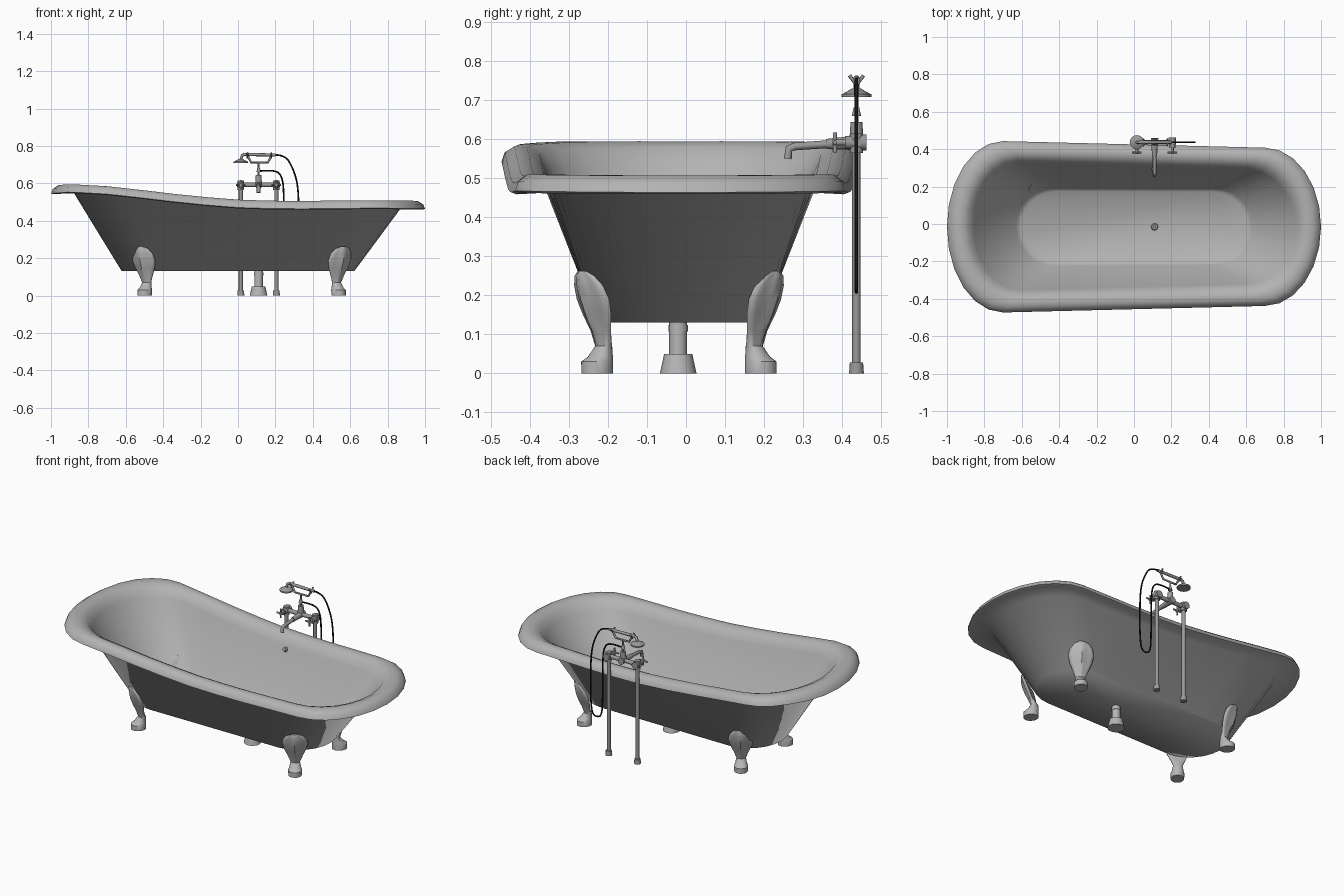
import bpy, bmesh, math
from mathutils import Vector

if "Cube" in bpy.data.objects:
    bpy.data.objects.remove(bpy.data.objects["Cube"])

def material(name, v):
    m = bpy.data.materials.new(name)
    m.diffuse_color = (v, v, v, 1)
    m.use_nodes = True
    m.node_tree.nodes["Principled BSDF"].inputs["Base Color"].default_value = m.diffuse_color
    return m

ENAMEL = material("light enamel", 0.45)
FEET = material("pale feet", 0.47)
METAL = material("grey metal", 0.32)
BLACK = material("black hose", 0.01)

def finish(name, bm, mats, angle=40):
    bmesh.ops.recalc_face_normals(bm, faces=bm.faces)
    me = bpy.data.meshes.new(name)
    bm.to_mesh(me)
    bm.free()
    for m in mats:
        me.materials.append(m)
    ob = bpy.data.objects.new(name, me)
    bpy.context.collection.objects.link(ob)
    bpy.ops.object.select_all(action='DESELECT')
    ob.select_set(True)
    bpy.context.view_layer.objects.active = ob
    bpy.ops.object.shade_smooth_by_angle(angle=math.radians(angle))
    return ob

def loft(bm, rings):
    loops = [[bm.verts.new(p) for p in r] for r in rings]
    n = len(loops[0])
    for a, b in zip(loops, loops[1:]):
        for j in range(n):
            k = (j + 1) % n
            bm.faces.new((a[j], a[k], b[k], b[j]))
    bm.faces.new(loops[0])
    bm.faces.new(loops[-1])

# Sweeping height of the rim along the tub
RIM = [(-1, .59), (-.9, .598), (-.7, .587), (-.5, .565), (-.25, .535), (0, .515),
       (.25, .507), (.5, .51), (.75, .512), (.9, .51), (1, .508)]

def rim_z(x):
    for (x0, z0), (x1, z1) in zip(RIM, RIM[1:]):
        if x <= x1:
            t = max(0, (x - x0) / (x1 - x0))
            return z0 + (z1 - z0) * t
    return RIM[-1][1]

def outline(xl, xr, wl, wr, a, z):
    """Tapered stadium; z is a height, or a drop below the rim when negative or zero."""
    pts = []
    q, s, cy = 6, 8, -.015
    for i in range(2 * q + 1):
        t = -math.pi / 2 + math.pi * i / (2 * q)
        pts.append((xr - a + a * math.cos(t), wr * math.sin(t)))
    for i in range(1, s):
        t = i / s
        pts.append((xr - a + (xl + a - xr + a) * t, wr + (wl - wr) * t))
    for i in range(2 * q + 1):
        t = math.pi / 2 + math.pi * i / (2 * q)
        pts.append((xl + a + a * math.cos(t), wl * math.sin(t)))
    for i in range(1, s):
        t = i / s
        pts.append((xl + a + (xr - a - xl - a) * t, -wl + (wl - wr) * t))
    return [(x, y + cy, z if z > 0 else rim_z(x) + z) for x, y in pts]

# Tub: outside shell, rolled rim and inside, lofted in one go
bm = bmesh.new()
loft(bm, [
    outline(-.622, .622, .212, .21, .2, .131),
    outline(-.88, .87, .365, .325, .25, -.044),
    outline(-.985, .985, .445, .41, .295, -.049),
    outline(-1, 1, .458, .423, .3, -.044),
    outline(-.99, .99, .45, .415, .295, -.02),
    outline(-.96, .96, .425, .392, .285, -.002),
    outline(-.92, .925, .392, .36, .275, -.002),
    outline(-.885, .89, .36, .33, .265, -.018),
    outline(-.857, .857, .34, .305, .25, -.06),
    outline(-.632, .632, .206, .204, .2, .165),
    outline(-.605, .605, .19, .188, .19, .148),
])
finish("bathtub", bm, [ENAMEL], 75)

# Claw feet: (height, outward shift, half width, half depth), ribbed like a shell
FOOT = [(0, .02, .037, .042), (.03, .02, .038, .042), (.043, .01, .032, .032),
        (.07, .0, .026, .02), (.11, .008, .042, .022), (.15, .022, .06, .026),
        (.19, .037, .07, .026), (.225, .05, .064, .021), (.25, .06, .044, .014),
        (.262, .065, .02, .008)]

def foot(name, x, sx, sy):
    a = math.radians(32)
    bm = bmesh.new()
    rings = []
    for z, u0, ht, hu in FOOT:
        ring = []
        for i in range(20):
            t = 2 * math.pi * i / 20
            w = ht * math.cos(t)
            d = hu * math.sin(t)
            if z > .08:
                # shell flutes on the outside, thin back against the tub
                d = d * (1 + .25 * math.cos(5 * (t - math.pi / 2))) if d > 0 else d * .25
                d -= 2 * w * w
            u = u0 + d
            ring.append((x + sx * (u * math.sin(a) + w * math.cos(a)),
                         -.018 + sy * (.193 + u * math.cos(a) - w * math.sin(a)), z))
        rings.append(ring)
    loft(bm, rings)
    finish(name, bm, [FEET], 40)

for sy, side in ((-1, "front"), (1, "back")):
    foot(side + "_left_foot", -.488, -1, sy)
    foot(side + "_right_foot", .527, 1, sy)

def rod(name, p0, p1, r0, r1=None, mat=METAL, seg=12):
    p0, p1 = Vector(p0), Vector(p1)
    d = p1 - p0
    bm = bmesh.new()
    bmesh.ops.create_cone(bm, cap_ends=True, segments=seg, radius1=r0,
                          radius2=r0 if r1 is None else r1, depth=d.length)
    m = d.to_track_quat('Z', 'Y').to_matrix().to_4x4()
    m.translation = (p0 + p1) / 2
    bm.transform(m)
    return finish(name, bm, [mat])

def tube(name, pts, r, mat=METAL, kind='POLY'):
    cu = bpy.data.curves.new(name, 'CURVE')
    cu.dimensions = '3D'
    cu.bevel_depth, cu.bevel_resolution = r, 2
    cu.use_fill_caps = True
    cu.resolution_u = 6
    sp = cu.splines.new(kind)
    sp.points.add(len(pts) - 1)
    for p, c in zip(sp.points, pts):
        p.co = (*c, 1)
    if kind == 'NURBS':
        sp.order_u, sp.use_endpoint_u = 3, True
    cu.materials.append(mat)
    ob = bpy.data.objects.new(name, cu)
    bpy.context.collection.objects.link(ob)

# Waste pipe, floor cone, plug and overflow cap on the back wall
rod("waste_floor_cone", (.11, -.02, 0), (.11, -.02, .05), .047, .036, FEET, 16)
rod("waste_pipe", (.11, -.02, .05), (.11, -.02, .135), .023, None, FEET, 16)
rod("waste_collar", (.11, -.02, .108), (.11, -.02, .124), .025, None, FEET, 16)
rod("plug", (.11, -.015, .146), (.11, -.015, .154), .02, .016)
rod("plug_knob", (.11, -.015, .152), (.11, -.015, .17), .005, .008)
rod("overflow_cap", (.107, .305, .43), (.107, .283, .438), .017, .01)

# Supply pipes with valves and cross handles
Y = .437
for x, side in ((.015, "left"), (.205, "right")):
    rod(side + "_supply_pipe", (x, Y, 0), (x, Y, .59), .011)
    rod(side + "_pipe_foot", (x, Y, 0), (x, Y, .028), .019, .017)
    rod(side + "_valve_body", (x, Y + .026, .592), (x, Y - .03, .592), .021, .016)
    rod(side + "_valve_stem", (x, Y - .03, .592), (x, Y - .062, .592), .008)
    rod(side + "_handle_bar_a", (x - .026, Y - .055, .592), (x + .026, Y - .055, .592), .005)
    rod(side + "_handle_bar_b", (x, Y - .055, .566), (x, Y - .055, .618), .005)
    rod(side + "_elbow", (x, Y, .565), (x, Y, .615), .017)

# Mixer bar, spout and diverter
rod("mixer_bar", (-.005, Y, .592), (.225, Y, .592), .012)
rod("mixer_body", (.11, Y + .022, .592), (.11, .36, .588), .02, .013)
tube("spout", [(.11, .37, .588), (.11, .28, .582), (.11, .264, .576), (.11, .261, .55)], .01)
rod("diverter", (.11, Y, .6), (.11, Y, .645), .018, .015)
rod("diverter_cap", (.11, Y, .66), (.11, Y, .682), .012, .007)
rod("cradle_post", (.11, Y, .64), (.11, Y, .715), .005)

# Cradle and hand shower
tube("cradle_arms", [(.05, Y, .75), (.07, Y, .712), (.16, Y, .712), (.18, Y, .75)], .006)
for x in (.05, .178):
    tube("cradle_fork", [(x, Y - .018, .764), (x, Y, .738), (x, Y + .018, .764)], .005)
rod("shower_handle", (.03, Y, .755), (.2, Y, .752), .009, .008)
tube("shower_neck", [(.04, Y, .755), (.022, Y, .75), (.015, Y, .725)], .008)
rod("shower_rose", (.015, Y, .708), (.015, Y, .716), .038, seg=16)
rod("shower_rose_cone", (.015, Y, .716), (.015, Y, .73), .036, .012, seg=16)

# Hanging hose
tube("hose", [(.195, Y, .753), (.25, Y, .752), (.29, Y, .69), (.32, Y, .6), (.326, Y, .45),
              (.325, Y, .3), (.315, Y, .215), (.28, Y, .205), (.25, Y, .225), (.245, Y, .35),
              (.246, Y, .5), (.24, Y, .64), (.19, Y, .675), (.11, Y, .665)],
     .0045, BLACK, 'NURBS')
